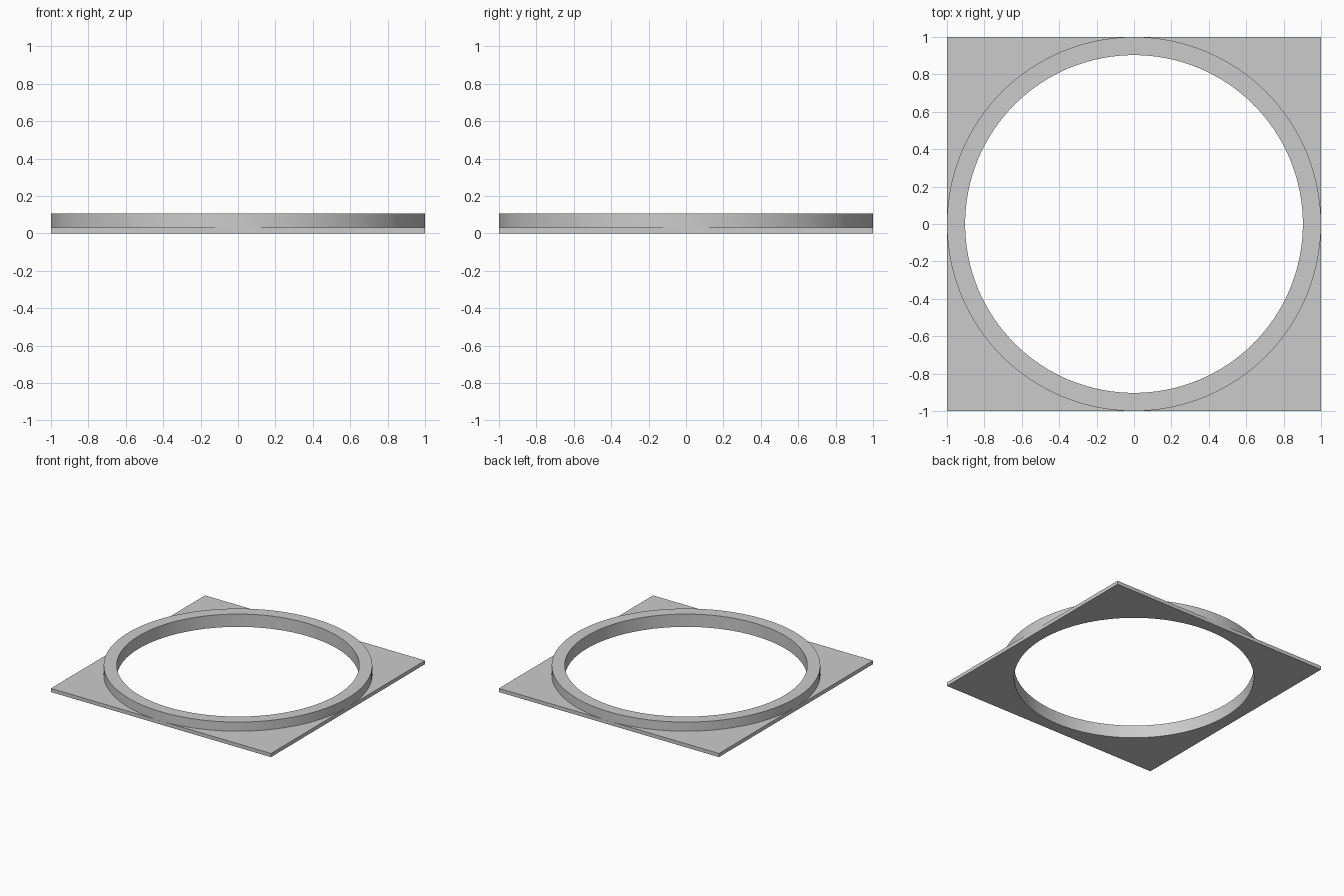
import bpy, bmesh, math

if "Cube" in bpy.data.objects:
    bpy.data.objects.remove(bpy.data.objects["Cube"])

SEGMENTS = 128          # divisible by 8, so the square's corners are hit exactly
R_IN, R_OUT = 0.903, 1.0
Z_PLATE, Z_TOP = 0.03, 0.105

grey = bpy.data.materials.new("plain_grey")
grey.diffuse_color = (0.6, 0.6, 0.6, 1)
grey.use_nodes = True
grey.node_tree.nodes["Principled BSDF"].inputs["Base Color"].default_value = grey.diffuse_color


def loop(bm, radius, z, square=False):
    """Closed loop of vertices, round or pushed out to a square."""
    verts = []
    for i in range(SEGMENTS):
        a = 2 * math.pi * i / SEGMENTS
        c, s = math.cos(a), math.sin(a)
        r = radius / max(abs(c), abs(s)) if square else radius
        verts.append(bm.verts.new((r * c, r * s, z)))
    return verts


# Square plate and raised round collar, one closed shell around the opening
bm = bmesh.new()
loops = [
    loop(bm, R_IN, 0),
    loop(bm, 1.0, 0, True),
    loop(bm, 1.0, Z_PLATE, True),
    loop(bm, R_OUT, Z_PLATE),
    loop(bm, R_OUT, Z_TOP),
    loop(bm, R_IN, Z_TOP),
]
for k, a in enumerate(loops):
    b = loops[(k + 1) % len(loops)]
    for i in range(SEGMENTS):
        j = (i + 1) % SEGMENTS
        bm.faces.new((a[i], a[j], b[j], b[i]))

# The collar touches the plate's edge at the middle of each side
bmesh.ops.remove_doubles(bm, verts=bm.verts, dist=1e-5)
bmesh.ops.recalc_face_normals(bm, faces=bm.faces)

mesh = bpy.data.meshes.new("flange_plate_with_collar")
bm.to_mesh(mesh)
bm.free()
mesh.materials.append(grey)
flange = bpy.data.objects.new("flange_plate_with_collar", mesh)
bpy.context.collection.objects.link(flange)
bpy.context.view_layer.objects.active = flange
flange.select_set(True)
bpy.ops.object.shade_smooth_by_angle(angle=math.radians(30))
